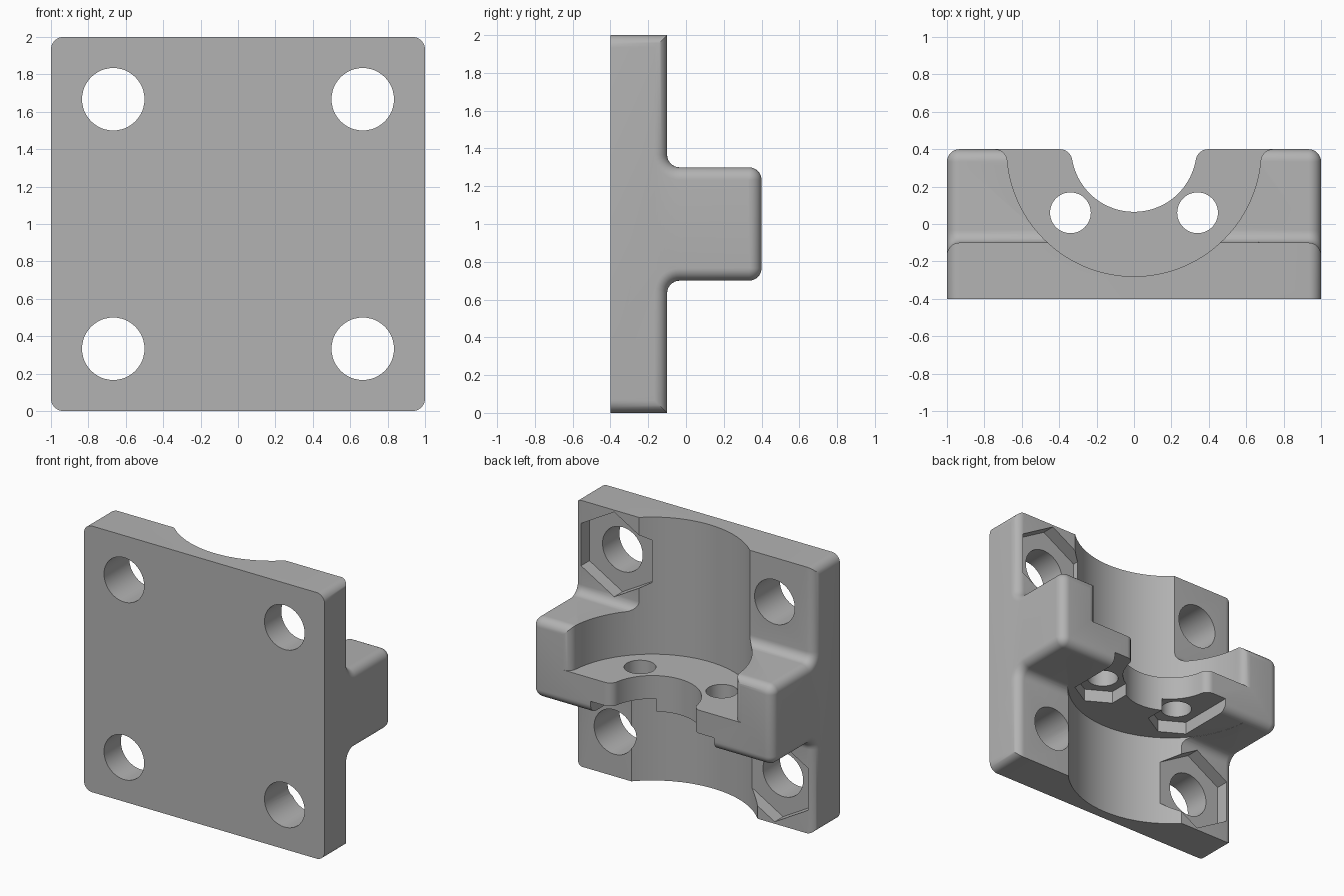
import bpy, bmesh
from math import sin, cos, pi, sqrt, atan2

cube = bpy.data.objects.get("Cube")
if cube:
    bpy.data.objects.remove(cube, do_unlink=True)

R = 0.067          # fillet radius
FRONT, PLATE, BACK = -0.4, -0.1, 0.4
LOW, HIGH, TOP = 0.7, 1.3, 2.0
FLOOR = 0.97       # bearing seat height
BOLT, SCREW_X, SCREW_Y = 0.667, 0.34, 0.06

grey = bpy.data.materials.new("plain grey")
grey.use_nodes = True
colour = (0.45, 0.45, 0.45, 1)
grey.diffuse_color = colour
grey.node_tree.nodes["Principled BSDF"].inputs["Base Color"].default_value = colour


def arc(cx, cy, r, a0, a1, n):
    return [(cx + r * cos(a0 + (a1 - a0) * i / n), cy + r * sin(a0 + (a1 - a0) * i / n))
            for i in range(n + 1)]


def loft(name, rings):
    """Skin a list of equal point rings and cap both ends."""
    bm = bmesh.new()
    rows = [[bm.verts.new(p) for p in ring] for ring in rings]
    n = len(rows[0])
    for a, b in zip(rows, rows[1:]):
        for i in range(n):
            j = (i + 1) % n
            bm.faces.new((a[i], a[j], b[j], b[i]))
    bm.faces.new(rows[0])
    bm.faces.new(rows[-1])
    bmesh.ops.recalc_face_normals(bm, faces=bm.faces)
    mesh = bpy.data.meshes.new(name)
    bm.to_mesh(mesh)
    bm.free()
    obj = bpy.data.objects.new(name, mesh)
    bpy.context.collection.objects.link(obj)
    return obj


def prism_z(name, outline, z0, z1):
    return loft(name, [[(x, y, z) for x, y in outline] for z in (z0, z1)])


def prism_y(name, outline, y0, y1):
    return loft(name, [[(x, y, z) for x, z in outline] for y in (y0, y1)])


def side_profile(d):
    """T-shaped side outline in y, z, inset by d everywhere but the front."""
    rin, rout = R + d, max(R - d, 0.002)
    y0, y1, z0 = PLATE - d, BACK - d, LOW + d
    half = [(FRONT, d), (y0, d)]
    half += arc(y0 + rin, z0 - rin, rin, pi, pi / 2, 8)
    half += arc(y1 - rout, z0 + rout, rout, -pi / 2, 0, 8)
    return half + [(y, TOP - z) for y, z in reversed(half)]


def flared_bore(r):
    """Round bore whose mouth rolls out onto the back face."""
    fx, fy = sqrt((r + R) ** 2 - R * R), BACK - R
    touch = atan2(-R, fx)
    half = arc(fx, fy, R, pi / 2, pi + touch, 8)
    half += arc(0, BACK, r, touch, -pi / 2, 32)[1:]
    left = [(-x, y) for x, y in reversed(half[:-1])]
    return half + left + [(-fx, BACK + 0.2), (fx, BACK + 0.2)]


def circle(x, y, r, n=48):
    return arc(x, y, r, 0, 2 * pi, n)[:-1]


# Body: T section with rolled side edges
steps = [i * pi / 16 for i in range(9)]
ends = [(1 - R + R * sin(t), R * (1 - cos(t))) for t in steps]
layers = [(-x, d) for x, d in reversed(ends)] + ends
body = loft("bearing_bracket", [[(x, y, z) for y, z in side_profile(d)] for x, d in layers])
body.data.materials.append(grey)

# Bearing seat, shaft passage and lower clearance bore
cutters = [
    prism_z("seat_cutter", flared_bore(0.68), FLOOR, TOP + 0.1),
    prism_z("shaft_cutter", flared_bore(0.335), LOW - 0.1, FLOOR + 0.1),
    prism_z("clearance_cutter", circle(0, BACK, 0.725, 96), -0.1, LOW + 0.001),
]

# Plate bolt holes, with nut pockets on one diagonal
for sx in (-1, 1):
    for sz in (-1, 1):
        x, z = sx * BOLT, 1 + sz * BOLT
        cutters.append(prism_y("bolt_cutter", circle(x, z, 0.167), -0.6, 0.1))
        if sx == sz:
            hexagon = arc(x, z, 0.318, pi / 2, 2.5 * pi, 6)[:-1]
            cutters.append(prism_y("nut_cutter", hexagon, -0.2, PLATE + 0.08))

# Seat screw holes with slide-in nut slots underneath
for sx in (-1, 1):
    x = sx * SCREW_X
    cutters.append(prism_z("screw_cutter", circle(x, SCREW_Y, 0.109), 0.5, 1.2))
    slot = arc(x, SCREW_Y, 0.2, -5 * pi / 6, -pi / 6, 2)
    slot += [(slot[-1][0], BACK + 0.1), (slot[0][0], BACK + 0.1)]
    cutters.append(prism_z("slot_cutter", slot, LOW - 0.05, LOW + 0.095))

for c in cutters:
    c.hide_render = True
    mod = body.modifiers.new(c.name, 'BOOLEAN')
    mod.operation, mod.solver, mod.object = 'DIFFERENCE', 'EXACT', c

# Bake the cuts and drop the cutters
graph = bpy.context.evaluated_depsgraph_get()
cut_mesh = bpy.data.meshes.new_from_object(body.evaluated_get(graph))
body.modifiers.clear()
body.data = cut_mesh
for c in cutters:
    bpy.data.objects.remove(c, do_unlink=True)

bpy.ops.object.select_all(action='DESELECT')
body.select_set(True)
bpy.context.view_layer.objects.active = body
bpy.ops.object.shade_smooth_by_angle(angle=pi / 6)
